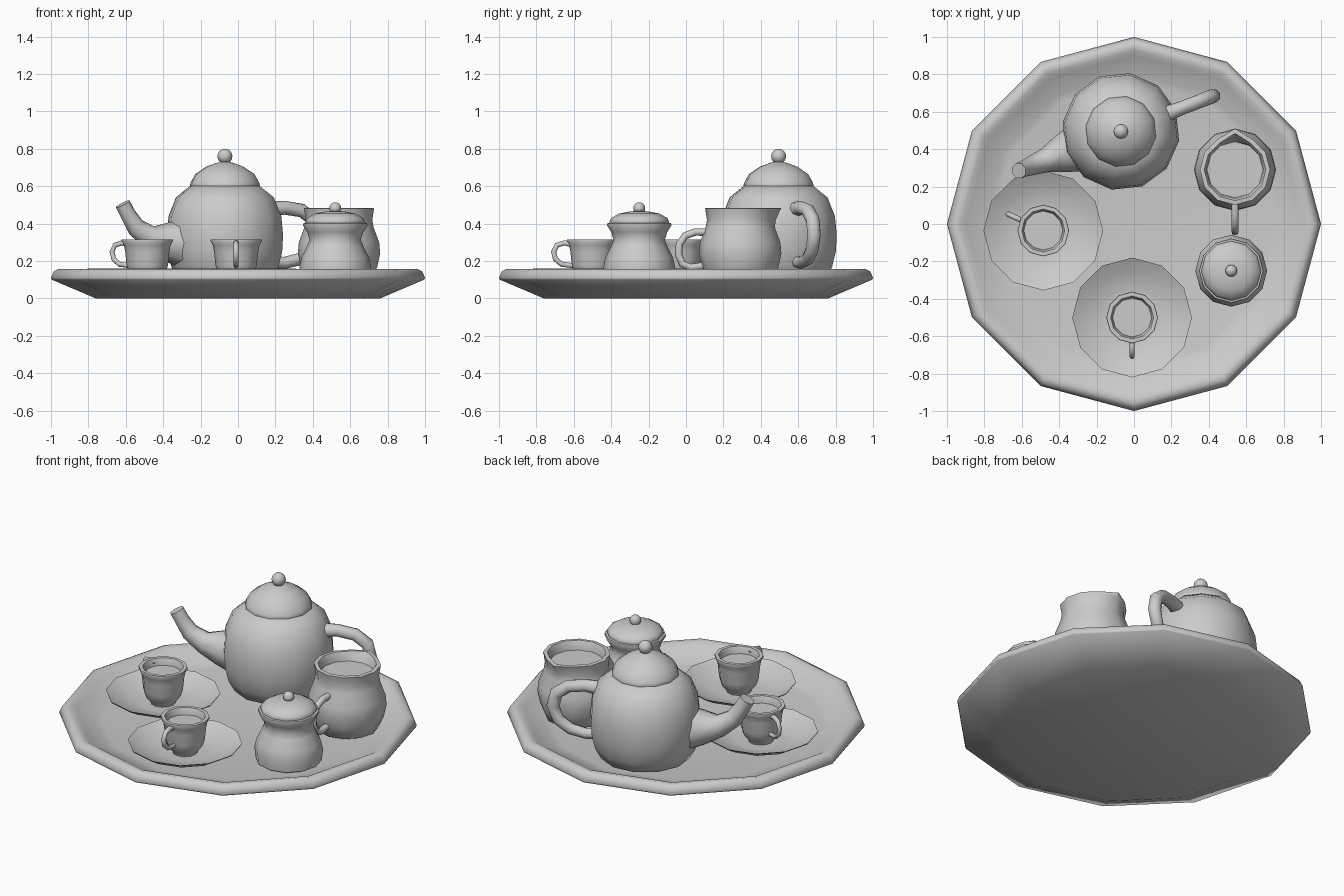
import bpy, bmesh, math
from mathutils import Vector

if "Cube" in bpy.data.objects:
    bpy.data.objects.remove(bpy.data.objects["Cube"])

SIDES = 12


def finish(name, bm, angle=50):
    bmesh.ops.recalc_face_normals(bm, faces=bm.faces)
    me = bpy.data.meshes.new(name)
    bm.to_mesh(me)
    bm.free()
    ob = bpy.data.objects.new(name, me)
    bpy.context.collection.objects.link(ob)
    bpy.ops.object.select_all(action='DESELECT')
    ob.select_set(True)
    bpy.context.view_layer.objects.active = ob
    bpy.ops.object.shade_smooth_by_angle(angle=math.radians(angle))
    return ob


def skin(bm, rings, caps=True):
    """Bridge successive vertex rings with quads and cap the ends."""
    n = len(rings[0])
    for a, b in zip(rings, rings[1:]):
        for i in range(n):
            j = (i + 1) % n
            bm.faces.new((a[i], a[j], b[j], b[i]))
    if caps:
        bm.faces.new(rings[0])
        bm.faces.new(rings[-1])


def lathe(name, profile, at=(0, 0), turn=0, lip=None, angle=50):
    """Turn a (radius, z) profile; lip maps ring index to outward pull at +y."""
    bm = bmesh.new()
    rings = []
    for k, (r, z) in enumerate(profile):
        ring = []
        for i in range(SIDES):
            a = math.radians(turn) + math.tau * i / SIDES
            q = r + (lip.get(k, 0) if lip and i == SIDES // 4 else 0)
            ring.append(bm.verts.new((at[0] + q * math.cos(a), at[1] + q * math.sin(a), z)))
        rings.append(ring)
    skin(bm, rings)
    return finish(name, bm, angle)


def tube(name, path, at, turn, sides=8):
    """Sweep a circle along (distance, z, radius) points in a vertical plane."""
    bm = bmesh.new()
    a = math.radians(turn)
    out = Vector((math.cos(a), math.sin(a), 0))
    side = Vector((-math.sin(a), math.cos(a), 0))
    base = Vector((at[0], at[1], 0))
    up = Vector((0, 0, 1))
    pts = [base + out * d + up * z for d, z, r in path]
    rings = []
    for k, p in enumerate(pts):
        t = (pts[min(k + 1, len(pts) - 1)] - pts[max(k - 1, 0)]).normalized()
        n = t.cross(side)
        r = path[k][2]
        rings.append([bm.verts.new(p + r * (math.cos(w) * n + math.sin(w) * side))
                      for w in (math.tau * i / sides for i in range(sides))])
    skin(bm, rings)
    return finish(name, bm)


def knob(name, at, z, r):
    bm = bmesh.new()
    bmesh.ops.create_uvsphere(bm, u_segments=12, v_segments=8, radius=r)
    bmesh.ops.translate(bm, verts=bm.verts, vec=(at[0], at[1], z))
    return finish(name, bm)


# Tray
lathe("tray", [(.76, 0), (.995, .10), (1.0, .11), (.985, .145), (.96, .158),
               (.93, .152), (.90, .135), (.80, .092), (.76, .085)])

# Teapot
POT = (-.07, .495)
lathe("teapot_body", [(.20, .085), (.255, .105), (.29, .17), (.31, .25), (.315, .34),
                      (.305, .44), (.265, .54), (.19, .6)], POT, 21)
lathe("teapot_lid", [(.185, .59), (.19, .605), (.185, .62), (.16, .665), (.10, .705),
                     (.045, .725), (.02, .73)], POT, 21)
knob("teapot_knob", POT, .76, .04)
tube("teapot_spout", [(.22, .29, .14), (.33, .305, .105), (.43, .325, .066),
                      (.51, .38, .052), (.555, .45, .044), (.585, .505, .043)], POT, 201)
tube("teapot_handle", [(.24, .475, .045), (.34, .485, .037), (.44, .47, .037), (.51, .42, .038),
                       (.53, .34, .038), (.50, .26, .036), (.43, .21, .034), (.34, .19, .032),
                       (.24, .2, .034)], POT, 21)

# Milk jug with pouring lip
JUG = (.54, .29)
lathe("jug", [(.14, .085), (.175, .1), (.205, .17), (.22, .24), (.215, .3), (.185, .38),
              (.178, .42), (.185, .465), (.188, .482), (.165, .484), (.155, .465), (.15, .43)],
      JUG, 0, {6: .012, 7: .025, 8: .032, 9: .03, 10: .025})
tube("jug_handle", [(.17, .355, .02), (.24, .355, .02), (.295, .335, .02), (.325, .29, .02),
                    (.33, .235, .02), (.31, .185, .02), (.265, .165, .02), (.19, .175, .02)],
     JUG, 270)

# Sugar bowl
BOWL = (.52, -.25)
lathe("sugar_bowl", [(.16, .085), (.185, .1), (.192, .17), (.18, .22), (.15, .28), (.137, .315),
                     (.15, .355), (.172, .39), (.17, .402), (.15, .405)], BOWL)
lathe("sugar_lid", [(.155, .398), (.16, .41), (.15, .43), (.11, .453), (.05, .465), (.02, .467)], BOWL)
knob("sugar_knob", BOWL, .482, .032)

# Two cups on saucers
for tag, at, turn in (("left", (-.485, -.035), 155), ("front", (-.01, -.5), 270)):
    lathe("saucer_" + tag, [(.13, .085), (.16, .09), (.25, .115), (.318, .155), (.32, .161),
                            (.25, .123), (.16, .1), (.13, .097)], at)
    lathe("cup_" + tag, [(.07, .097), (.075, .112), (.10, .14), (.111, .18), (.118, .25),
                         (.125, .285), (.138, .308), (.136, .316), (.115, .316), (.108, .3),
                         (.104, .275)], at)
    tube("cup_handle_" + tag, [(.105, .285, .013), (.15, .297, .014), (.19, .285, .014),
                               (.208, .25, .014), (.198, .21, .014), (.165, .183, .014),
                               (.105, .175, .013)], at, turn)
